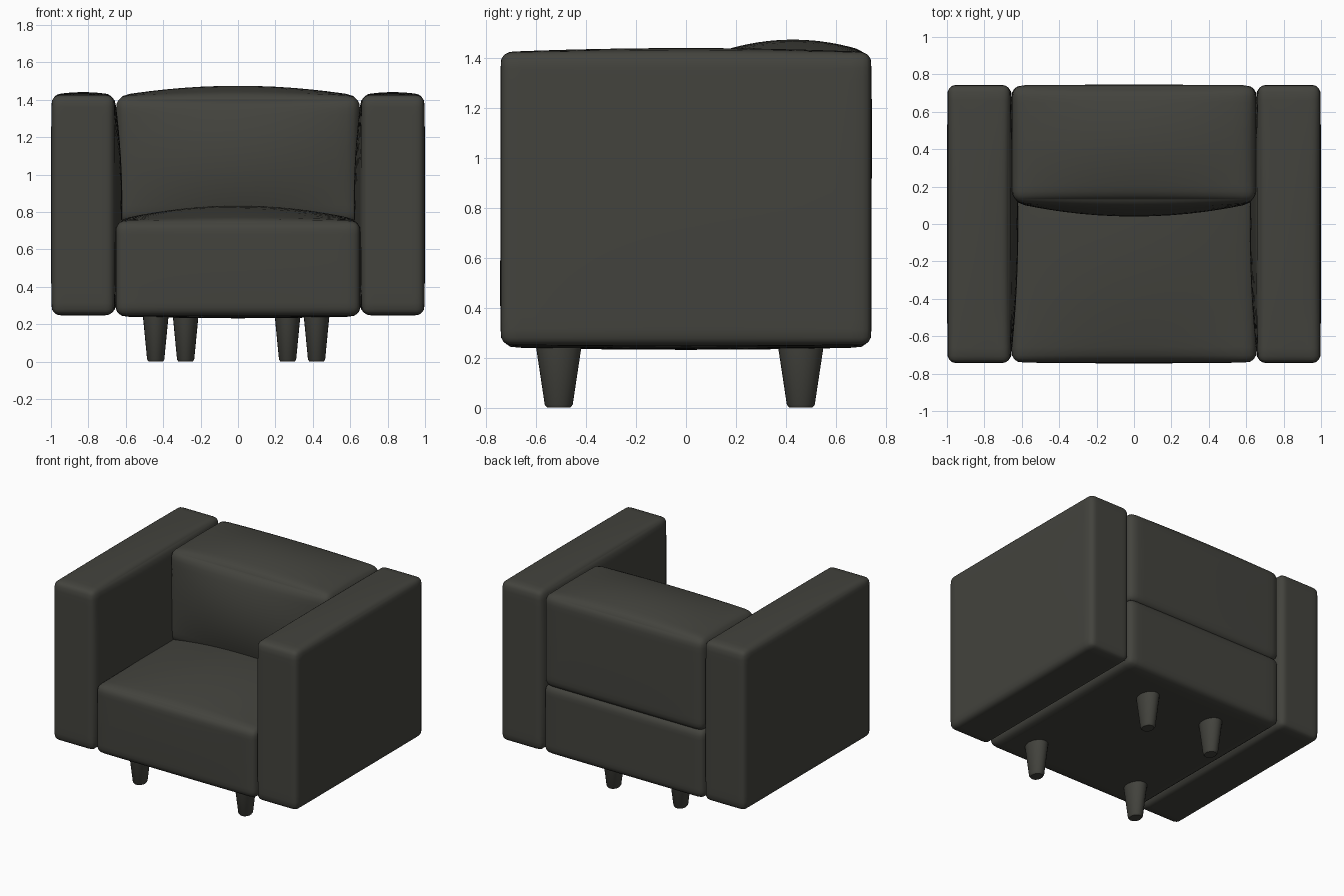
import bpy, bmesh, math
from mathutils import Vector

if "Cube" in bpy.data.objects:
    bpy.data.objects.remove(bpy.data.objects["Cube"])

fabric = bpy.data.materials.new("dark olive grey")
fabric.diffuse_color = (0.056, 0.056, 0.047, 1)
fabric.use_nodes = True
fabric.node_tree.nodes["Principled BSDF"].inputs["Base Color"].default_value = fabric.diffuse_color


def finish(bm, name, angle):
    bmesh.ops.recalc_face_normals(bm, faces=bm.faces)
    me = bpy.data.meshes.new(name)
    bm.to_mesh(me)
    bm.free()
    me.materials.append(fabric)
    ob = bpy.data.objects.new(name, me)
    bpy.context.collection.objects.link(ob)
    bpy.ops.object.select_all(action='DESELECT')
    ob.select_set(True)
    bpy.context.view_layer.objects.active = ob
    bpy.ops.object.shade_smooth_by_angle(angle=math.radians(angle))
    return ob


def cushion(name, lo, hi, r, bulge):
    """Rounded box whose faces swell; bulge = {(axis, sign): height}."""
    lo, hi = Vector(lo), Vector(hi)
    mid, half = (lo + hi) / 2, (hi - lo) / 2
    bm = bmesh.new()
    bmesh.ops.create_cube(bm, size=2)
    bmesh.ops.subdivide_edges(bm, edges=bm.edges[:], cuts=19, use_grid_fill=True)
    for v in bm.verts:
        # crowd the grid towards the edges so the rounding is smooth
        u = [math.sin(math.pi / 2 * max(-1, min(1, c))) for c in v.co]
        p = Vector([u[i] * half[i] for i in range(3)])
        core = Vector([max(r - half[i], min(half[i] - r, p[i])) for i in range(3)])
        d = p - core
        p = core + d.normalized() * r if d.length > 1e-6 else p
        for (axis, sign), h in bulge.items():
            w = max(0, u[axis] * sign)
            for i in range(3):
                if i != axis:
                    w *= 1 - u[i] ** 2
            p[axis] += sign * h * w
        v.co = mid + p
    return finish(bm, name, 60)


# Seat block and back cushion
cushion("seat", (-0.655, -0.74, 0.242), (0.655, 0.74, 0.755), 0.055,
        {(2, 1): 0.08, (2, -1): 0.01, (1, -1): 0.005})
cushion("back_cushion", (-0.652, 0.115, 0.735), (0.652, 0.742, 1.42), 0.06,
        {(2, 1): 0.055, (1, -1): 0.075, (1, 1): 0.003})

# Arms, swelling towards the seat
for s, side in ((-1, "left"), (1, "right")):
    xs = sorted((s * 0.66, s * 0.997))
    cushion(side + "_arm", (xs[0], -0.743, 0.25), (xs[1], 0.743, 1.425), 0.045,
            {(0, -s): 0.042, (0, s): 0.003, (2, 1): 0.016, (2, -1): 0.004})


# Tapered oval legs with a softened foot
def leg(name, x, y):
    bm = bmesh.new()
    n = 24
    profile = [(0.0, 0.038, 0.046), (0.012, 0.046, 0.056), (0.29, 0.073, 0.098)]
    rings = [[bm.verts.new((x + rx * math.cos(2 * math.pi * k / n),
                            y + ry * math.sin(2 * math.pi * k / n), z))
              for k in range(n)] for z, rx, ry in profile]
    for a, b in zip(rings, rings[1:]):
        for k in range(n):
            bm.faces.new((a[k], a[(k + 1) % n], b[(k + 1) % n], b[k]))
    bm.faces.new(rings[0])
    bm.faces.new(rings[-1])
    finish(bm, name, 35)


leg("front_leg_left", -0.44, -0.51)
leg("front_leg_right", 0.42, -0.51)
leg("back_leg_left", -0.28, 0.46)
leg("back_leg_right", 0.265, 0.46)
